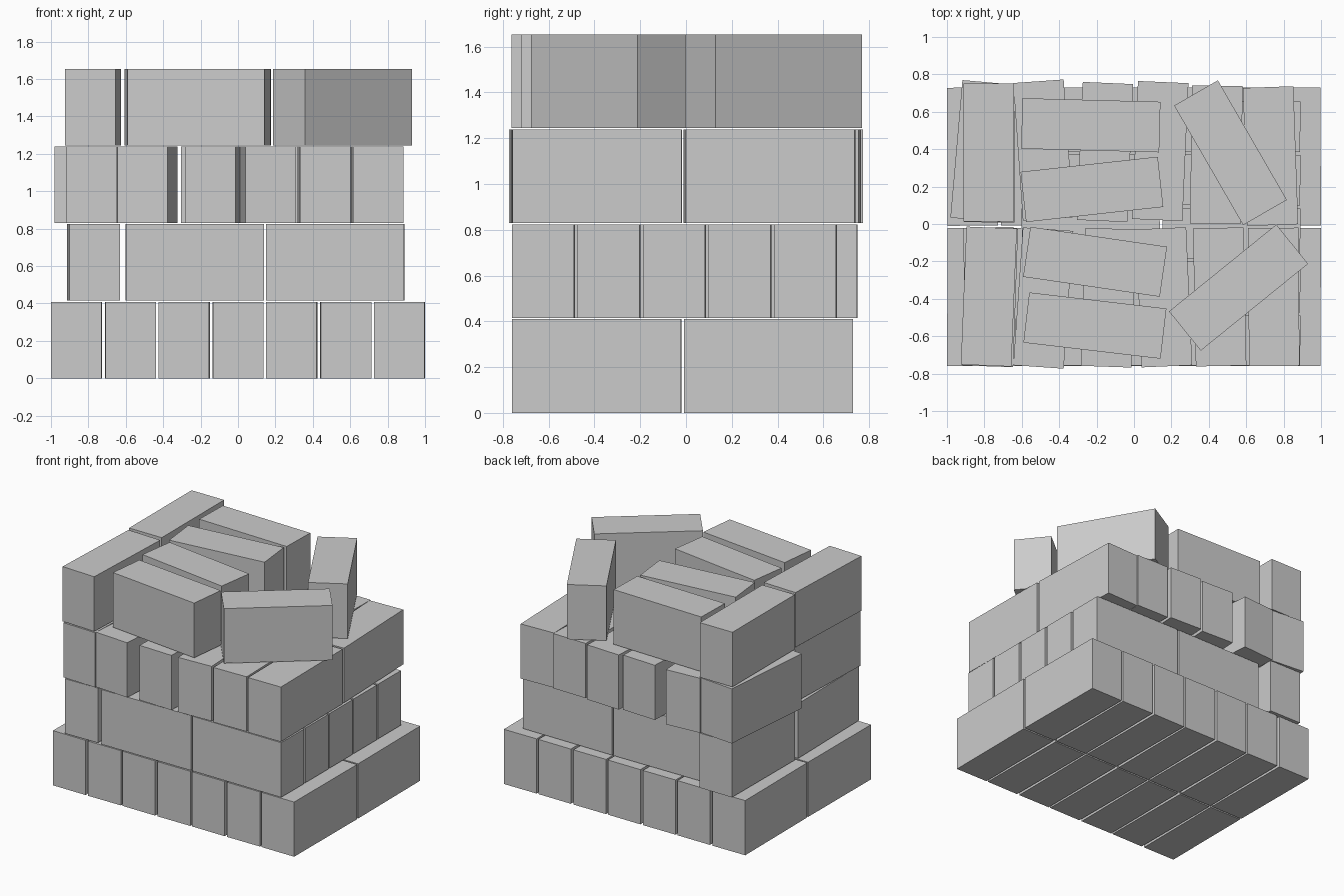
import bpy
import bmesh
from math import radians
from mathutils import Matrix, Vector

if "Cube" in bpy.data.objects:
    bpy.data.objects.remove(bpy.data.objects["Cube"])

L, W, H = 0.738, 0.27, 0.409   # one block
STEP = 0.4147                  # layer pitch


def block(name, layer, x, y, angle):
    """Block with its long side along x, turned by angle degrees about z."""
    bm = bmesh.new()
    bmesh.ops.create_cube(bm, size=1.0)
    bmesh.ops.scale(bm, vec=Vector((L, W, H)), verts=bm.verts)
    me = bpy.data.meshes.new(name)
    bm.to_mesh(me)
    bm.free()
    ob = bpy.data.objects.new(name, me)
    ob.matrix_world = (Matrix.Translation((x, y, layer * STEP + H / 2))
                       @ Matrix.Rotation(radians(angle), 4, 'Z'))
    bpy.context.collection.objects.link(ob)


# bottom layer: two rows of seven, long side front to back
for i in range(7):
    x = -0.863 + i * 0.2877
    block(f"base_block_front_{i}", 0, x, -0.39, 90 + (0.3 if i % 2 else -0.3))
    block(f"base_block_back_{i}", 0, x, 0.36, 90 + (-0.3 if i % 2 else 0.3))

# second layer: end pair plus five courses of two
block("second_end_block_front", 1, -0.772, -0.387, 91)
block("second_end_block_back", 1, -0.772, 0.378, 89.5)
for j in range(5):
    y = -0.622 + j * 0.286
    block(f"second_block_left_{j}", 1, -0.231, y, 0.3)
    block(f"second_block_right_{j}", 1, 0.52, y, -0.3)

# third layer: loose rows of six
third = {
    "front": [(-0.768, -0.392, -2), (-0.485, -0.396, -4), (-0.136, -0.394, -2),
              (0.16, -0.392, 2.5), (0.458, -0.39, 1.2), (0.747, -0.39, 0.5)],
    "back": [(-0.815, 0.39, -5), (-0.485, 0.395, 4), (-0.155, 0.385, -2.5),
             (0.14, 0.39, -2.5), (0.44, 0.37, -1), (0.73, 0.363, 2)],
}
for row, items in third.items():
    for i, (x, y, a) in enumerate(items):
        block(f"third_block_{row}_{i}", 2, x, y, 90 + a)

# top layer: scattered blocks
top = [(-0.776, 0.383, 90), (-0.776, -0.388, 87.7),
       (-0.231, 0.528, -1.5), (-0.225, 0.185, 6.3),
       (-0.208, -0.202, -8.3), (-0.209, -0.543, -6.7),
       (0.516, 0.381, -60), (0.559, -0.34, 39)]
for i, (x, y, a) in enumerate(top):
    block(f"top_block_{i}", 3, x, y, a)
